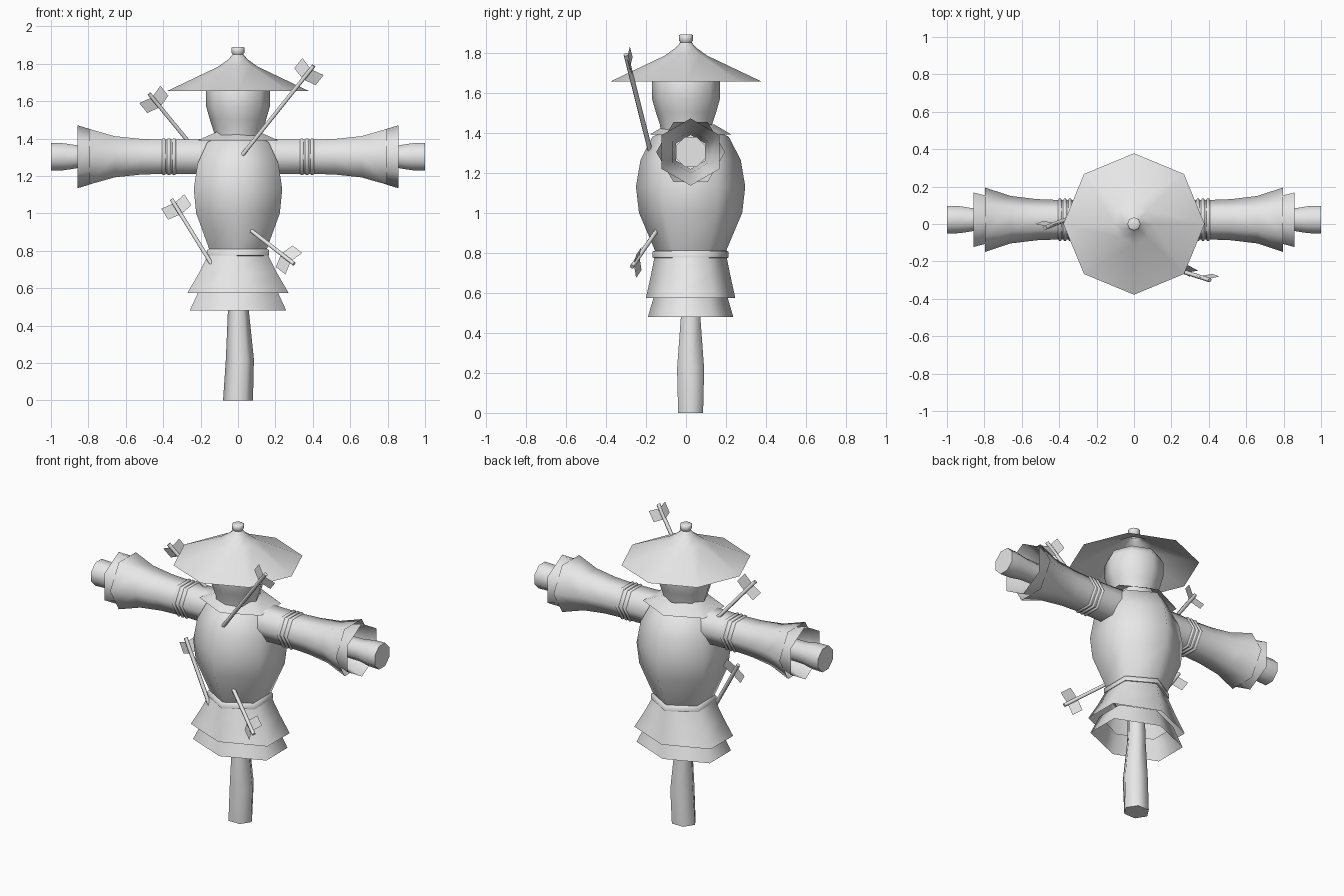
import bpy, bmesh, math
from mathutils import Vector

cube = bpy.data.objects.get("Cube")
if cube:
    bpy.data.objects.remove(cube, do_unlink=True)

grey = bpy.data.materials.new("plain_grey")
grey.use_nodes = True
COLOUR = (0.8, 0.8, 0.8, 1)
grey.diffuse_color = COLOUR
grey.node_tree.nodes["Principled BSDF"].inputs["Base Color"].default_value = COLOUR

BODY_Y = 0.023   # the body sits slightly behind the hat
ARM_Z = 1.303


def finish(name, bm, smooth=68):
    bmesh.ops.recalc_face_normals(bm, faces=bm.faces)
    mesh = bpy.data.meshes.new(name)
    bm.to_mesh(mesh)
    bm.free()
    mesh.materials.append(grey)
    obj = bpy.data.objects.new(name, mesh)
    bpy.context.collection.objects.link(obj)
    bpy.ops.object.select_all(action="DESELECT")
    obj.select_set(True)
    bpy.context.view_layer.objects.active = obj
    bpy.ops.object.shade_smooth_by_angle(angle=math.radians(smooth))
    return obj


def loft(name, rings, sides=6, phase=90, place=lambda h, u, v: (u, v + BODY_Y, h),
         start_cap=False, end_cap=False):
    """Skin rings of (height, u radius, v radius, u shift) along an axis."""
    bm = bmesh.new()
    loops = []
    for h, ru, rv, *shift in rings:
        ou = shift[0] if shift else 0
        angles = [math.radians(phase + 360 * i / sides) for i in range(sides)]
        loops.append([bm.verts.new(place(h, ou + ru * math.cos(a), rv * math.sin(a)))
                      for a in angles])
    for low, high in zip(loops, loops[1:]):
        for i in range(sides):
            j = (i + 1) % sides
            bm.faces.new((low[i], low[j], high[j], high[i]))
    if start_cap:
        bm.faces.new(loops[0])
    if end_cap:
        bm.faces.new(loops[-1])
    return finish(name, bm)


def even(*pairs):
    return [(h, r, r) for h, r in pairs]


def centred(h, u, v):
    return (u, v, h)


# Standing pole
loft("pole", [(0, .08, .072), (.22, .075, .078, .01), (.48, .056, .056, .002), (.78, .05, .05)],
     phase=0, start_cap=True)

# Skirt layers, belt, torso and collar
loft("lower_skirt", [(.48, .298, .213), (.6, .235, .178)])
loft("upper_skirt", [(.575, .312, .223), (.68, .242, .2), (.8, .172, .176)])
loft("belt", even((.77, .168), (.776, .19), (.805, .19), (.815, .168)))
loft("torso", even((.79, .17), (.82, .182), (1.0, .258), (1.13, .273), (1.265, .25), (1.38, .19), (1.42, .1)),
     end_cap=True)
loft("collar", [(1.39, .25, .204), (1.44, .12, .12)])

# Head and hat
loft("head", even((1.40, .125), (1.44, .13), (1.5, .15), (1.57, .17), (1.66, .17), (1.7, .15)), sides=8, phase=0,
     place=centred, end_cap=True)
loft("hat", even((1.655, .378), (1.785, .105), (1.825, .05), (1.852, .027)), sides=8, phase=0, place=centred)
loft("hat_knob", even((1.848, .027), (1.862, .036), (1.885, .036), (1.89, .028)), sides=8, phase=0, place=centred,
     end_cap=True)

# Arms: sleeve with a second rim inside it, three cords and a post end
for side, s in (("left", 1), ("right", -1)):
    def along(h, u, v, s=s):
        return (s * h, u + BODY_Y, v + ARM_Z)

    loft(side + "_sleeve", even((.1, .112), (.25, .107), (.39, .105), (.52, .11), (.66, .127), (.797, .172)),
         phase=0, place=along)
    loft(side + "_inner_sleeve", even((.5, .085), (.66, .105), (.797, .15), (.857, .168)),
         phase=90, place=along)
    for n in range(3):
        x = .342 + .027 * n
        loft(f"{side}_cord_{n + 1}", even((x - .012, .1), (x - .006, .113), (x + .006, .113), (x + .012, .1)),
             phase=0, place=along)
    loft(side + "_post_end", even((.5, .058), (.86, .066), (.93, .078), (1.0, .08)), sides=8, phase=22.5,
         place=along, end_cap=True)


# Arrows stuck in the body
def arrow(name, base, tail):
    base, tail = Vector(base), Vector(tail)
    d = (tail - base).normalized()
    side = d.cross(Vector((0, 1, 0))).normalized()
    up = side.cross(d)
    loft(name + "_shaft", even((-.05, .012), ((tail - base).length, .012)), place=lambda h, u, v:
         base + d * h + side * u + up * v, start_cap=True, end_cap=True)
    bm = bmesh.new()
    for sign in (1, -1):
        out = (side * sign + up * .25).normalized()
        inner, outer = tail - d * .095, tail - d * .08 + out * .075
        bm.faces.new([bm.verts.new(p) for p in (inner, outer, outer + d * .07, inner + d * .07)])
    finish(name + "_feathers", bm)


arrow("chest_arrow", (.025, -.18, 1.315), (.405, -.3, 1.79))
arrow("shoulder_arrow", (-.27, .06, 1.39), (-.475, -.02, 1.64))
arrow("belt_arrow", (-.16, -.08, .76), (-.355, -.02, 1.075))
arrow("belly_arrow", (.075, -.15, .905), (.3, -.27, .73))
